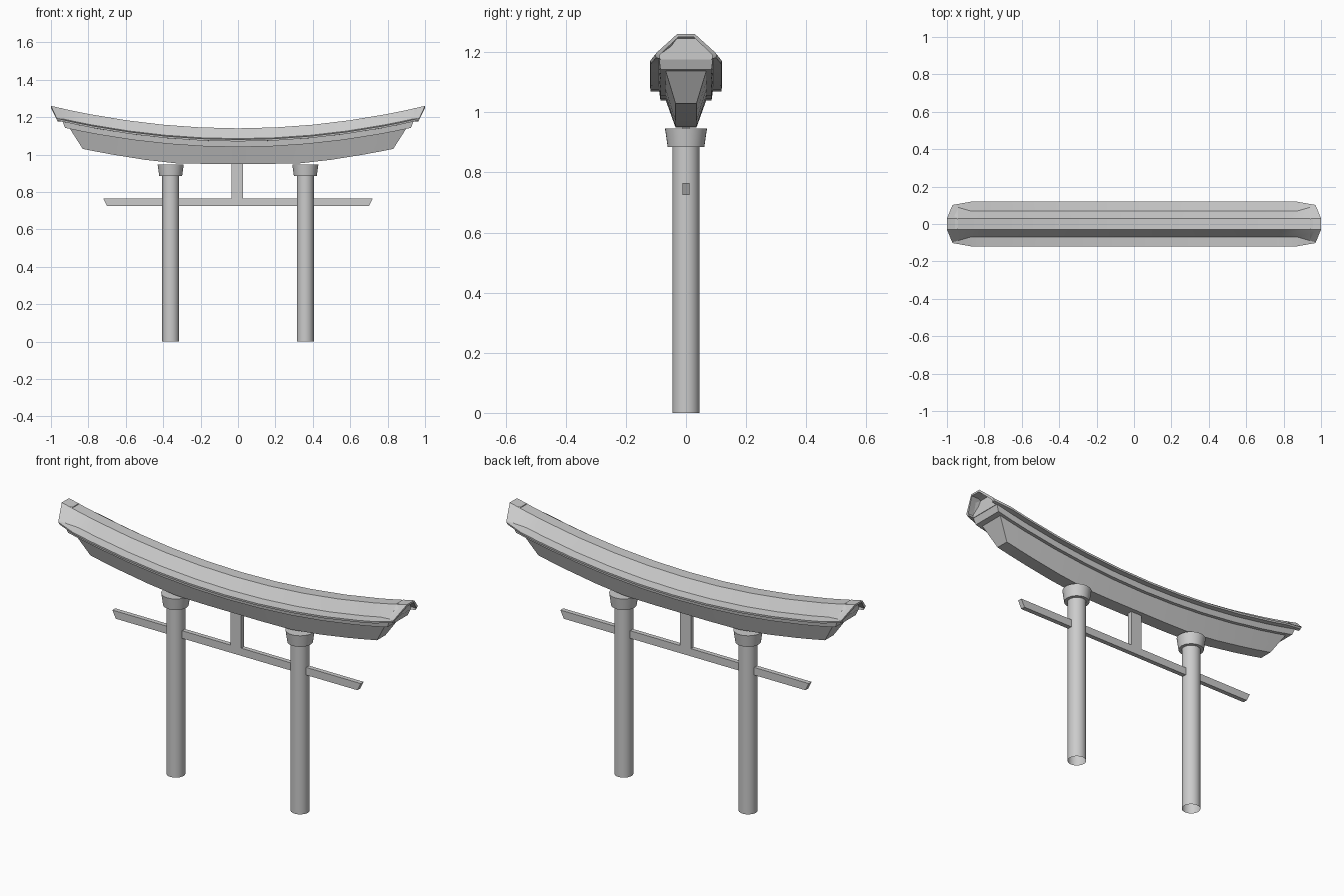
import bpy, bmesh, math

if "Cube" in bpy.data.objects:
    bpy.data.objects.remove(bpy.data.objects["Cube"])

STATIONS = [-1, -.9, -.8, -.6, -.4, -.2, 0, .2, .4, .6, .8, .9, 1]


def finish(name, bm, smooth=True):
    bmesh.ops.recalc_face_normals(bm, faces=bm.faces)
    me = bpy.data.meshes.new(name)
    bm.to_mesh(me)
    bm.free()
    ob = bpy.data.objects.new(name, me)
    bpy.context.collection.objects.link(ob)
    if smooth:
        bpy.ops.object.select_all(action='DESELECT')
        ob.select_set(True)
        bpy.context.view_layer.objects.active = ob
        bpy.ops.object.shade_smooth_by_angle(angle=math.radians(25))
    return ob


def loft(name, rings, smooth=True):
    """Skin a list of closed rings and cap both ends."""
    bm = bmesh.new()
    vs = [[bm.verts.new(p) for p in r] for r in rings]
    n = len(vs[0])
    for a, b in zip(vs, vs[1:]):
        for i in range(n):
            j = (i + 1) % n
            bm.faces.new((a[i], a[j], b[j], b[i]))
    bm.faces.new(vs[0])
    bm.faces.new(vs[-1])
    return finish(name, bm, smooth)


def curve(x):
    return 0.12 * x * x


def belly(x):
    return 0.08 * max(0, (abs(x) - .28) / .55) ** 1.4


def ring(half, t):
    """half: (y, y at tip, z, x of tip, lift) from top to bottom, mirrored in y."""
    k = max(0, (abs(t) - .9) / .1)
    pts = [(t * xe, y + (ye - y) * k, z + f(t * xe)) for y, ye, z, xe, f in half]
    return pts + [(x, -y, z) for x, y, z in reversed(pts)]


# curved top beam with flared eaves and hollow gable ends
roof = [(.03, .03, 1.14, 1.0, curve), (.07, .098, 1.085, .972, curve),
        (.119, .102, 1.08, .97, curve), (.118, .1, 1.07, .965, curve),
        (.088, .085, 1.07, .94, curve)]
rings = [ring(roof, t) for t in STATIONS]


def recess(r, depth):
    out = []
    for i, (x, y, z) in enumerate(r):
        if i not in (4, 5):
            y, z = y * .86, z - (.01 if i in (0, 9) else .004)
        out.append((math.copysign(.94, x) if depth else x, y, z))
    return out


rings = ([recess(rings[0], True), recess(rings[0], False)] + rings
         + [recess(rings[-1], False), recess(rings[-1], True)])
loft("roof_beam", rings)

# thin strip under the eaves
strip = [(.09, .09, 1.075, .94, curve), (.085, .085, 1.04, .925, curve)]
loft("eave_strip", [ring(strip, t) for t in STATIONS])

# tapered lower beam
beam = [(.068, .068, 1.042, .90, curve), (.035, .035, .95, .83, belly)]
loft("lower_beam", [ring(beam, t) for t in STATIONS])

# tie beam with slanted ends
loft("tie_beam", [[(s * .72, -.012, .765), (s * .72, .012, .765),
                   (s * .70, .012, .725), (s * .70, -.012, .725)] for s in (-1, 1)], False)

# short central post
loft("centre_post", [[(-.036, -.012, z), (.027, -.012, z),
                      (.027, .012, z), (-.036, .012, z)] for z in (.765, .955)], False)


def circle(x, r, z, n=32):
    return [(x + r * math.cos(2 * math.pi * i / n), r * math.sin(2 * math.pi * i / n), z)
            for i in range(n)]


# pillars (open at the foot) and their flared collars
for side, x in (("left", -.36), ("right", .36)):
    pillar = loft(side + "_pillar", [circle(x, .045, 0), circle(x, .045, .90)])
    bm = bmesh.new()
    bm.from_mesh(pillar.data)
    foot = [f for f in bm.faces if all(v.co.z < .001 for v in f.verts)]
    bmesh.ops.delete(bm, geom=foot, context='FACES_ONLY')
    bm.to_mesh(pillar.data)
    bm.free()
    loft(side + "_collar", [circle(x, .061, .885), circle(x, .07, .947)])
